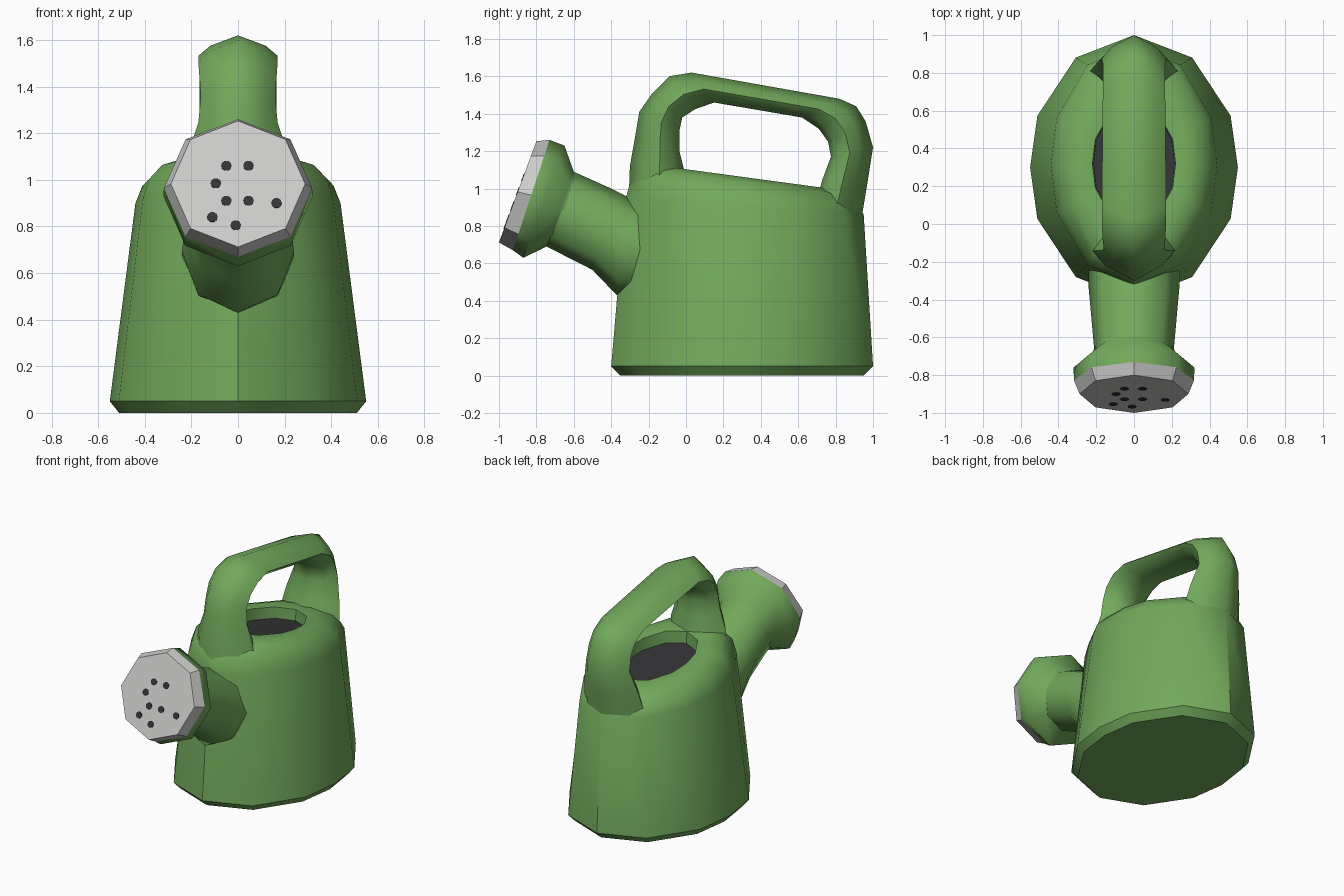
import bpy, bmesh, math
from mathutils import Vector

if "Cube" in bpy.data.objects:
    bpy.data.objects.remove(bpy.data.objects["Cube"])


def material(name, rgb):
    m = bpy.data.materials.new(name)
    m.diffuse_color = (*rgb, 1)
    m.use_nodes = True
    m.node_tree.nodes["Principled BSDF"].inputs["Base Color"].default_value = m.diffuse_color
    return m


GREEN = material("leaf green", (0.17, 0.40, 0.107))
GREY = material("light grey", (0.60, 0.60, 0.59))
DARK = material("dark grey", (0.035, 0.034, 0.036))


def loft(name, rings, mats, angle, last_cap=0):
    """Skin a list of equal-length rings, cap both ends."""
    bm = bmesh.new()
    vr = [[bm.verts.new(p) for p in r] for r in rings]
    n = len(rings[0])
    for a, b in zip(vr, vr[1:]):
        for i in range(n):
            j = (i + 1) % n
            bm.faces.new((a[i], a[j], b[j], b[i]))
    bm.faces.new(vr[0])
    bm.faces.new(vr[-1]).material_index = last_cap
    bmesh.ops.recalc_face_normals(bm, faces=bm.faces)
    me = bpy.data.meshes.new(name)
    bm.to_mesh(me)
    bm.free()
    for m in mats:
        me.materials.append(m)
    ob = bpy.data.objects.new(name, me)
    bpy.context.collection.objects.link(ob)
    bpy.ops.object.select_all(action='DESELECT')
    ob.select_set(True)
    bpy.context.view_layer.objects.active = ob
    bpy.ops.object.shade_smooth_by_angle(angle=math.radians(angle))
    return ob


# Body: twelve-sided rounded oval, tilted shoulder, sunken dark opening
quarter = [(0, 1), (0.56, 0.83), (0.93, 0.39), (1, 0)]
half = quarter + [(x, -y) for x, y in quarter[2::-1]]
oval = half + [(-x, y) for x, y in half[-2:0:-1]]


def body_ring(rx, ry, cy, z, tilt):
    return [Vector((x * rx, cy + y * ry, z - tilt * y * ry)) for x, y in oval]


body_profile = [
    (0.51, 0.65, 0.30, 0.00, 0), (0.55, 0.70, 0.30, 0.05, 0),
    (0.44, 0.637, 0.313, 0.90, 0.06), (0.41, 0.61, 0.315, 0.975, 0.12),
    (0.35, 0.55, 0.315, 1.035, 0.135), (0.28, 0.44, 0.32, 1.06, 0.135),
    (0.22, 0.33, 0.32, 1.05, 0.135), (0.215, 0.325, 0.32, 0.97, 0.13)]
loft("body", [body_ring(*p) for p in body_profile], [GREEN, DARK], 42, last_cap=1)

# Handle: outer (y, z), inner (y, z), half width along the arch
arch = [
    (-0.31, 0.85, 0.00, 0.88, 0.24), (-0.30, 1.12, -0.01, 1.10, 0.215),
    (-0.268, 1.30, -0.035, 1.20, 0.17), (-0.25, 1.41, -0.035, 1.31, 0.16),
    (-0.18, 1.51, -0.02, 1.38, 0.165), (-0.09, 1.60, 0.05, 1.425, 0.17),
    (0.03, 1.62, 0.15, 1.46, 0.17), (0.82, 1.48, 0.62, 1.38, 0.165),
    (0.91, 1.44, 0.71, 1.32, 0.165), (0.96, 1.36, 0.76, 1.25, 0.165),
    (1.00, 1.22, 0.775, 1.17, 0.17), (0.97, 1.03, 0.73, 1.05, 0.21),
    (0.94, 0.85, 0.68, 0.88, 0.24)]
section = [(0, 0), (0.28, 0.7), (0.55, 1), (0.86, 0.7),
           (1, 0), (0.86, -0.7), (0.55, -1), (0.28, -0.7)]


def handle_ring(oy, oz, iy, iz, w):
    return [Vector((s * w, oy + t * (iy - oy), oz + t * (iz - oz))) for t, s in section]


loft("handle", [handle_ring(*p) for p in arch], [GREEN], 60)


# Spout: octagonal rings given by top (y, z), bottom (y, z), half width
def spout_ring(ty, tz, by, bz, w):
    pts = []
    for k in range(8):
        a = k * math.pi / 4
        c, s = (1 + math.cos(a)) / 2, math.sin(a)
        pts.append(Vector((w * s, by + c * (ty - by), bz + c * (tz - bz))))
    return pts


neck = [(-0.14, 0.88, -0.15, 0.43, 0.24), (-0.31, 0.955, -0.37, 0.43, 0.24),
        (-0.40, 1.00, -0.50, 0.565, 0.23), (-0.60, 1.09, -0.745, 0.69, 0.21)]
loft("spout", [spout_ring(*p) for p in neck], [GREEN], 50)

collar = [(-0.58, 1.08, -0.725, 0.69, 0.21), (-0.60, 1.09, -0.745, 0.69, 0.215),
          (-0.65, 1.23, -0.87, 0.63, 0.32), (-0.73, 1.26, -0.925, 0.67, 0.318)]
loft("rose_collar", [spout_ring(*p) for p in collar], [GREEN], 50)

rose = [(-0.73, 1.26, -0.925, 0.67, 0.318), (-0.80, 1.253, -1.00, 0.712, 0.288)]
loft("rose_plate", [spout_ring(*p) for p in rose], [GREY], 30)

# Sprinkler holes: thin dark discs on the rose plate
up = Vector((0, 0.20, 0.541)).normalized()
out = Vector((0, -up.z, up.y))
centre = Vector((0, -0.90, 0.9825))
holes = [(-0.05, 1.06), (0.045, 1.06), (-0.095, 0.985), (-0.05, 0.91),
         (0.045, 0.91), (0.165, 0.90), (-0.11, 0.84), (-0.01, 0.805)]
for n, (hx, hz) in enumerate(holes, 1):
    c = centre + up * ((hz - centre.z) / up.z) + Vector((hx, 0, 0))
    circle = [(math.cos(k * math.pi / 5), math.sin(k * math.pi / 5)) for k in range(10)]
    rings = [[c + out * d + Vector((0.023 * a, 0, 0)) + up * 0.023 * b for a, b in circle]
             for d in (-0.002, 0.003)]
    loft(f"sprinkler_hole_{n}", rings, [DARK], 30)
